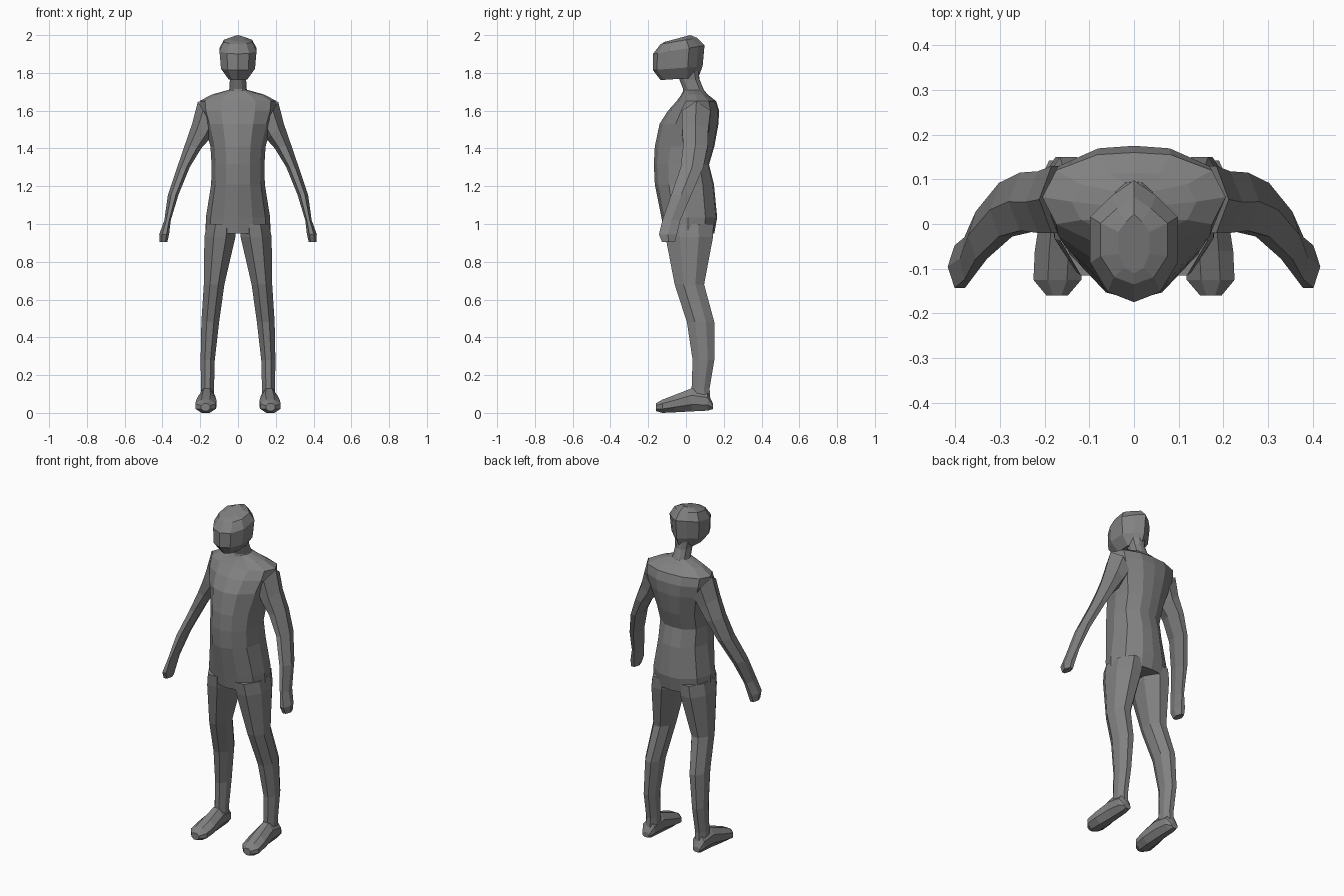
import bpy, bmesh
from mathutils import Vector

grey = bpy.data.materials.new("body grey")
grey.diffuse_color = (0.22, 0.22, 0.22, 1)


def loft(name, rings):
    """Skin a list of equal point rings, cap both ends."""
    bm = bmesh.new()
    rows = [[bm.verts.new(p) for p in ring] for ring in rings]
    n = len(rows[0])
    for a, b in zip(rows, rows[1:]):
        for i in range(n):
            j = (i + 1) % n
            bm.faces.new((a[i], a[j], b[j], b[i]))
    bm.faces.new(rows[0])
    bm.faces.new(rows[-1])
    bmesh.ops.recalc_face_normals(bm, faces=bm.faces)
    me = bpy.data.meshes.new(name)
    bm.to_mesh(me)
    bm.free()
    me.materials.append(grey)
    ob = bpy.data.objects.new(name, me)
    bpy.context.collection.objects.link(ob)
    return ob


def both_sides(name, rings):
    for side, s in (("right", 1), ("left", -1)):
        loft(f"{side}_{name}", [[Vector((p[0] * s, p[1], p[2])) for p in r] for r in rings])


def full(half):
    """Mirror a half outline (front to back) into a closed one."""
    return half + [(-x, y) for x, y in reversed(half[1:-1])]


def section(shape, x0, x1, yf, yb, z, ys=None, dz_x=0, dz_y=0):
    """Outline between x0..x1 and yf..yb; ys is the y of the widest point."""
    cx, hx = (x0 + x1) / 2, (x1 - x0) / 2
    ys = (yf + yb) / 2 if ys is None else ys
    return [Vector((cx + u * hx, ys + (v * (yb - ys) if v > 0 else v * (ys - yf)),
                    z + dz_x * u + dz_y * v)) for u, v in shape]


BODY = full([(0, -1), (.45, -.9), (.85, -.55), (1, 0), (.85, .6), (.4, .95), (0, 1)])
HEAD = full([(0, -1), (.6, -.83), (1, -.35), (1, .4), (.5, .75), (0, 1)])
OCT = [(-.4, -1), (.4, -1), (1, -.4), (1, .4), (.4, 1), (-.4, 1), (-1, .4), (-1, -.4)]
HEX = [(1, 0), (.4, 1), (-.5, 1), (-1, 0), (-.5, -1), (.4, -1)]

# Torso: z, half width, front y, back y, side y
torso = [section(BODY, -w, w, f, b, z, s) for z, w, f, b, s in [
    (0.95, .172, -.115, .15, .01), (1.035, .170, -.13, .165, .01),
    (1.21, .142, -.165, .148, 0), (1.315, .140, -.17, .122, 0),
    (1.41, .146, -.165, .150, .02), (1.53, .178, -.14, .172, .05),
    (1.60, .200, -.095, .175, .06), (1.65, .205, -.05, .160, .06),
    (1.685, .140, -.025, .115, .05), (1.71, .05, -.012, .095, .04)]]
loft("torso", torso)

# Neck
loft("neck", [section(BODY, -w, w, f, b, z) for z, w, f, b in [
    (1.68, .060, -.02, .11), (1.715, .046, -.015, .092),
    (1.765, .043, -.035, .072), (1.82, .05, -.05, .065)]])

# Head: front z, back z, half width, front y, back y
loft("head", [section(HEAD, -w, w, f, b, (zf + zb) / 2, dz_y=(zb - zf) / 2)
              for zf, zb, w, f, b in [
    (1.762, 1.775, .050, -.135, .065), (1.815, 1.835, .090, -.175, .088),
    (1.90, 1.945, .098, -.175, .098), (1.952, 1.985, .075, -.135, .06),
    (1.965, 2.00, .035, -.11, .022)]])

# Legs: z, inner x, outer x, front y, back y
both_sides("leg", [section(OCT, a, b, f, k, z) for z, a, b, f, k in [
    (1.00, .012, .165, -.115, .145), (.93, .014, .178, -.108, .143),
    (.68, .072, .181, -.06, .096), (.48, .100, .194, .005, .150),
    (.28, .123, .198, .035, .150), (.13, .127, .196, .030, .125),
    (.05, .130, .195, .02, .13)]])

# Feet: sections from heel to toe
both_sides("foot", [[Vector((p.x, y, p.y)) for p in section(OCT, a, b, lo, hi, 0)]
                    for y, a, b, lo, hi in [
    (.142, .145, .190, .02, .05), (.115, .128, .203, .012, .11),
    (.03, .122, .208, .008, .13), (-.06, .114, .222, .003, .095),
    (-.125, .118, .225, 0, .07), (-.16, .148, .196, .01, .05)]])

# Arms and hands: z, inner x, outer x, front y, back y, outward rise
both_sides("arm", [section(HEX, a, b, f, k, z, dz_x=r) for z, a, b, f, k, r in [
    (1.57, .12, .212, -.02, .13, .08), (1.49, .150, .243, -.02, .118, .04),
    (1.41, .195, .281, -.015, .115, .01), (1.30, .256, .322, -.028, .092, 0),
    (1.155, .315, .371, -.078, .028, 0), (1.02, .356, .390, -.125, -.03, 0),
    (.945, .365, .417, -.143, -.048, 0), (.905, .374, .416, -.127, -.058, 0)]])
